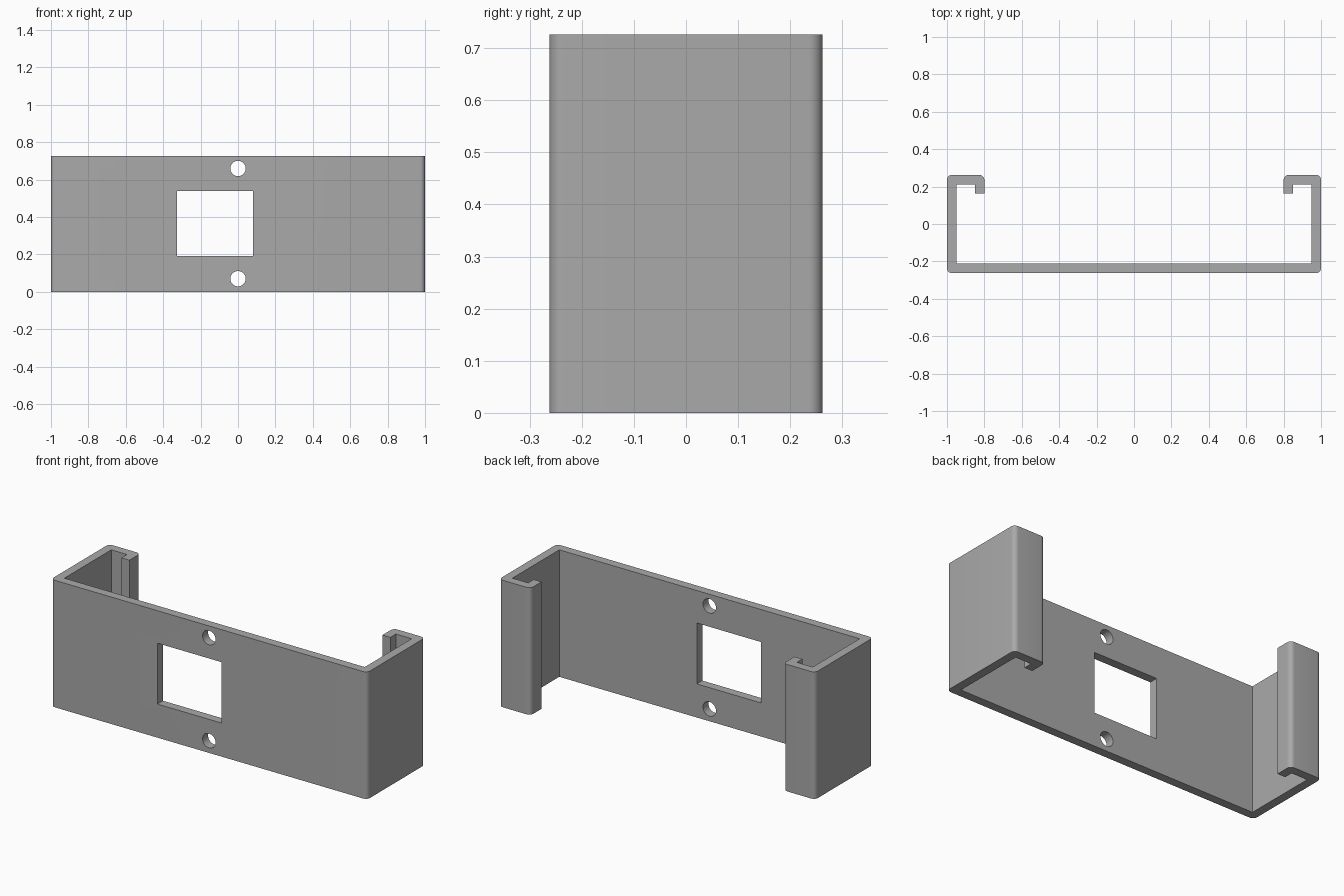
import bpy, bmesh, math
from mathutils import Matrix

if "Cube" in bpy.data.objects:
    bpy.data.objects.remove(bpy.data.objects["Cube"], do_unlink=True)

W, D, H = 1.0, 0.262, 0.726      # half width, half depth, height
T, R = 0.05, 0.026               # sheet thickness, outer bend radius
LIP_X, LIP_Y = 0.80, 0.162       # return lip: outer face and free edge

grey = bpy.data.materials.new("plain grey")
grey.use_nodes = True
colour = (0.4, 0.4, 0.4, 1)
grey.diffuse_color = colour
grey.node_tree.nodes["Principled BSDF"].inputs["Base Color"].default_value = colour


def arc(cx, cy, start, steps=8):
    """Quarter bend, counter-clockwise from the start angle."""
    angles = [math.radians(start + 90 * i / steps) for i in range(steps + 1)]
    return [(cx + R * math.cos(a), cy + R * math.sin(a)) for a in angles]


def make_object(name, bm):
    bmesh.ops.recalc_face_normals(bm, faces=bm.faces)
    mesh = bpy.data.meshes.new(name)
    bm.to_mesh(mesh)
    bm.free()
    mesh.materials.append(grey)
    obj = bpy.data.objects.new(name, mesh)
    bpy.context.collection.objects.link(obj)
    return obj


# Right half of the bent-sheet outline, from the front centre round to the back
half = arc(W - R, R - D, -90) + arc(W - R, D - R, 0) + arc(LIP_X + R, D - R, 90)
half += [(LIP_X, LIP_Y), (LIP_X + T, LIP_Y), (LIP_X + T, D - T),
         (W - T, D - T), (W - T, T - D)]
outline = half + [(-x, y) for x, y in reversed(half)]

# Bracket body: extruded outline
bm = bmesh.new()
base = bm.faces.new([bm.verts.new((x, y, 0)) for x, y in outline])
top = bmesh.ops.extrude_face_region(bm, geom=[base])["geom"]
bmesh.ops.translate(bm, vec=(0, 0, H),
                    verts=[v for v in top if isinstance(v, bmesh.types.BMVert)])
bracket = make_object("bracket", bm)

# Cutter: rectangular window and two screw holes through the front plate
bm = bmesh.new()
bmesh.ops.create_cube(bm, size=1, matrix=Matrix.Translation((-0.123, -D, 0.366))
                      @ Matrix.Diagonal((0.406, 0.3, 0.348, 1)))
for z in (0.07, H - 0.067):
    bmesh.ops.create_cone(bm, cap_ends=True, segments=40, radius1=0.041,
                          radius2=0.041, depth=0.3,
                          matrix=Matrix.Translation((0, -D, z))
                          @ Matrix.Rotation(math.pi / 2, 4, "X"))
cutter = make_object("opening_cutter", bm)
cutter.hide_render = True

cut = bracket.modifiers.new("openings", "BOOLEAN")
cut.operation = "DIFFERENCE"
cut.solver = "EXACT"
cut.object = cutter
bpy.context.view_layer.objects.active = bracket
bracket.select_set(True)
bpy.ops.object.modifier_apply(modifier=cut.name)
bpy.data.objects.remove(cutter, do_unlink=True)

# Smooth bends and hole walls, crisp sheet edges
bpy.ops.object.shade_smooth_by_angle(angle=math.radians(30))
